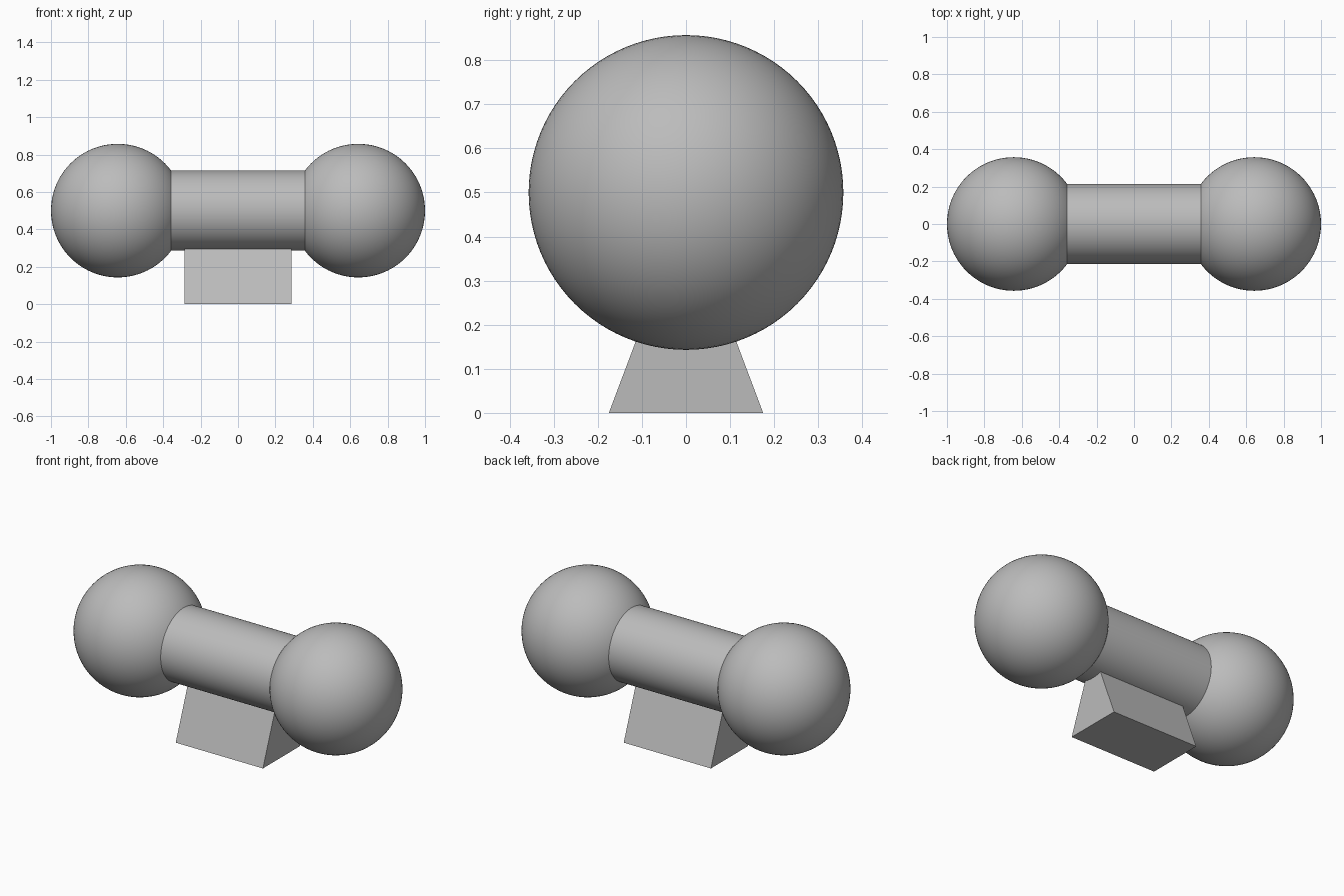
import bpy, bmesh, math

if "Cube" in bpy.data.objects:
    bpy.data.objects.remove(bpy.data.objects["Cube"], do_unlink=True)

AXIS_Z = 0.5
BALL_R, BALL_X = 0.357, 0.643
BAR_R, BAR_HALF = 0.214, 0.37

grey = bpy.data.materials.new("plain_grey")
grey.use_nodes = True
colour = (0.5, 0.5, 0.5, 1)
grey.diffuse_color = colour
grey.node_tree.nodes["Principled BSDF"].inputs["Base Color"].default_value = colour


def finish(name, smooth=True):
    ob = bpy.context.object
    ob.name = name
    ob.data.materials.append(grey)
    if smooth:
        bpy.ops.object.shade_smooth_by_angle()


# Round ends, with their poles on the bar's axis
for name, side in (("left_ball", 1), ("right_ball", -1)):
    bpy.ops.mesh.primitive_uv_sphere_add(
        segments=96, ring_count=48, radius=BALL_R,
        location=(side * BALL_X, 0, AXIS_Z), rotation=(0, math.pi / 2, 0))
    finish(name)

# Bar, its ends just inside the balls
bpy.ops.mesh.primitive_cylinder_add(
    vertices=96, radius=BAR_R, depth=2 * BAR_HALF,
    location=(0, 0, AXIS_Z), rotation=(0, math.pi / 2, 0))
finish("bar")

# Stand: wedge-shaped block, its top hidden in the bar
profile = [(-0.175, 0), (0.175, 0), (0.051, 0.33), (-0.051, 0.33)]
half_length = 0.286
bm = bmesh.new()
end = bm.faces.new([bm.verts.new((-half_length, y, z)) for y, z in profile])
swept = bmesh.ops.extrude_face_region(bm, geom=[end], use_keep_orig=True)
bmesh.ops.translate(bm, vec=(2 * half_length, 0, 0),
                    verts=[v for v in swept["geom"] if isinstance(v, bmesh.types.BMVert)])
bmesh.ops.recalc_face_normals(bm, faces=bm.faces)
mesh = bpy.data.meshes.new("stand")
bm.to_mesh(mesh)
bm.free()
stand = bpy.data.objects.new("stand", mesh)
bpy.context.collection.objects.link(stand)
bpy.context.view_layer.objects.active = stand
finish("stand", smooth=False)
